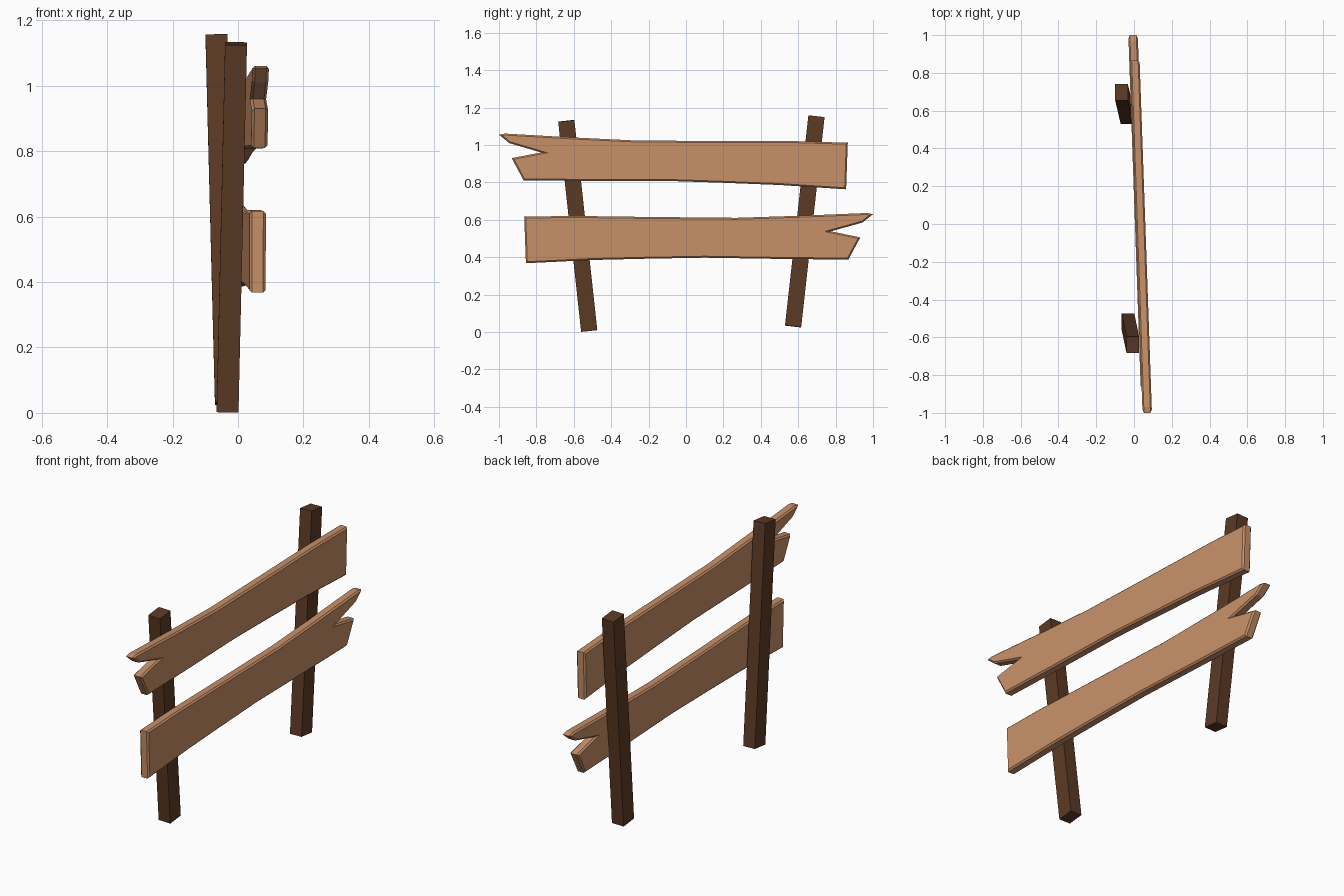
import bpy, bmesh
from mathutils import Vector, Matrix

if "Cube" in bpy.data.objects:
    bpy.data.objects.remove(bpy.data.objects["Cube"])


def material(name, color):
    m = bpy.data.materials.new(name)
    m.diffuse_color = (*color, 1)
    m.use_nodes = True
    m.node_tree.nodes["Principled BSDF"].inputs["Base Color"].default_value = m.diffuse_color
    return m


LIGHT = material("light_wood", (0.58, 0.28, 0.14))
DARK = material("dark_wood", (0.107, 0.042, 0.018))


def finish(name, bm, mat):
    bmesh.ops.recalc_face_normals(bm, faces=bm.faces)
    me = bpy.data.meshes.new(name)
    bm.to_mesh(me)
    bm.free()
    me.materials.append(mat)
    bpy.context.collection.objects.link(bpy.data.objects.new(name, me))


def post(name, bottom, top):
    # Square beam leaning from bottom centre to top centre
    a, b = Vector(bottom), Vector(top)
    z = (b - a).normalized()
    x = (Vector((1, 0, 0)) - z * z.x).normalized()
    y = z.cross(x)
    rot = Matrix((x, y, z)).transposed().to_4x4()
    size = Matrix.Diagonal((0.067, 0.087, (b - a).length, 1))
    bm = bmesh.new()
    bmesh.ops.create_cube(bm, size=1,
                          matrix=Matrix.Translation((a + b) / 2) @ rot @ size)
    finish(name, bm, DARK)


# Broken plank outline (y, z), split end at -y
OUTLINE = [(-1.0, 1.055), (-0.968, 1.061), (-0.6, 1.04), (-0.27, 1.024),
           (0.2, 1.021), (0.6, 1.02), (0.865, 1.012), (0.856, 0.763),
           (0.5, 0.786), (0.2, 0.798), (-0.1, 0.808), (-0.5, 0.808),
           (-0.868, 0.81), (-0.932, 0.93), (-0.775, 0.96), (-0.945, 1.01)]
THICK = 0.05


def plank(name, outline, x_mid):
    # Extruded outline, chamfered rims, skewed slightly in plan
    bm = bmesh.new()
    rims = [[bm.verts.new((x_mid - 0.035 * y + s * THICK / 2, y, z))
             for y, z in outline] for s in (-1, 1)]
    n = len(outline)
    caps = [bm.faces.new(r) for r in rims]
    for i in range(n):
        j = (i + 1) % n
        bm.faces.new((rims[0][i], rims[0][j], rims[1][j], rims[1][i]))
    bmesh.ops.recalc_face_normals(bm, faces=bm.faces)
    edges = list({e for f in caps for e in f.edges})
    bmesh.ops.bevel(bm, geom=edges, offset=0.008, segments=1,
                    affect='EDGES', clamp_overlap=True)
    finish(name, bm, LIGHT)


post("left_post", (-0.032, -0.5175, 0.006), (-0.006, -0.64, 1.129))
post("right_post", (-0.037, 0.5725, 0.03), (-0.066, 0.6975, 1.153))

plank("upper_plank", OUTLINE, 0.035)
# Lower plank is the same board flipped end for end and slightly tilted
plank("lower_plank",
      [(-y, z - 0.409 + 0.0161 * y) for y, z in OUTLINE], 0.03)
